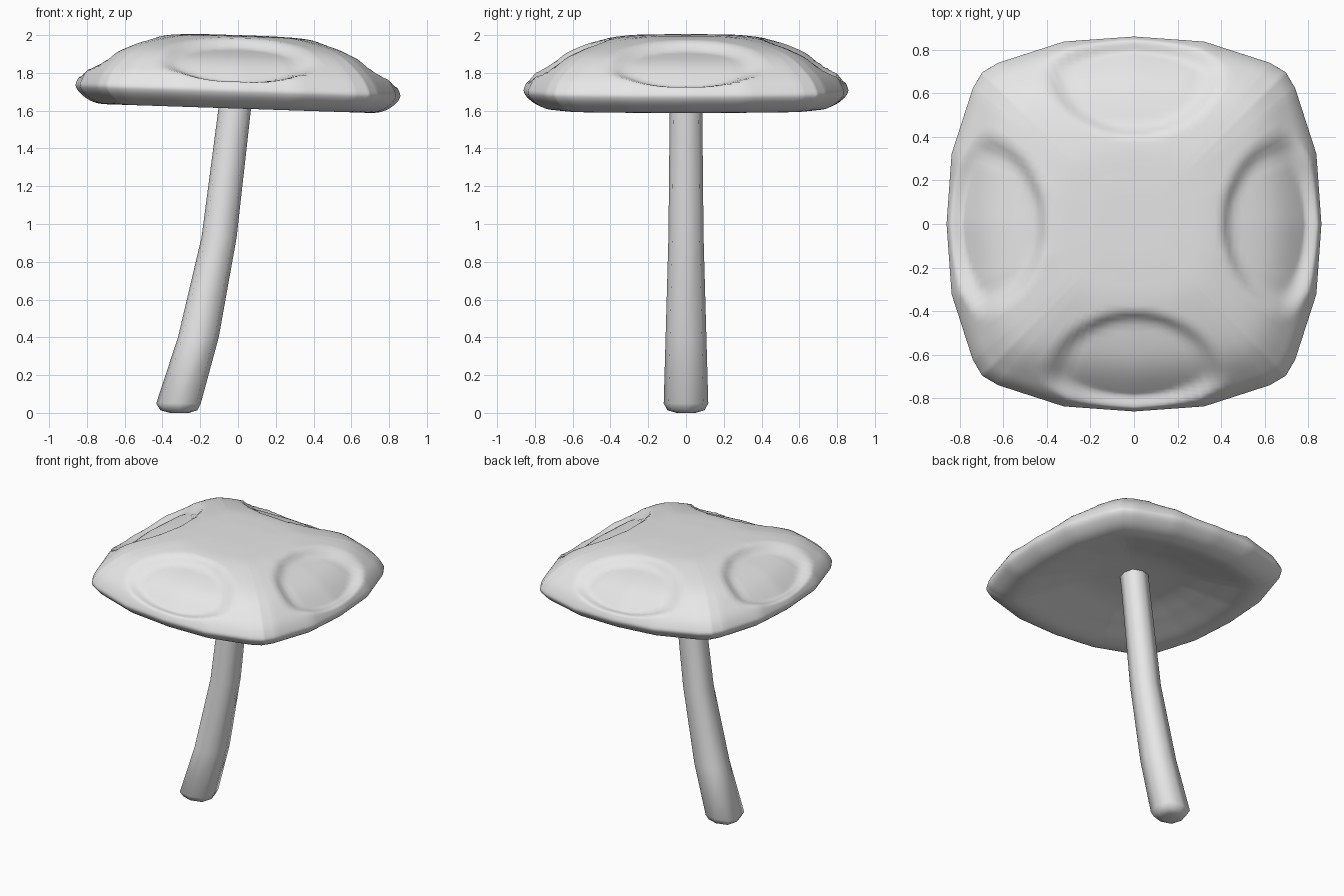
import bpy, bmesh, math
from mathutils import Vector

cube = bpy.data.objects.get("Cube")
if cube:
    bpy.data.objects.remove(cube)

grey = bpy.data.materials.new("plain_grey")
grey.use_nodes = True
grey.diffuse_color = (0.8, 0.8, 0.8, 1)
grey.node_tree.nodes["Principled BSDF"].inputs["Base Color"].default_value = grey.diffuse_color


def smooth_path(points, steps):
    """Catmull-Rom curve through the given points."""
    pts = [Vector(p) for p in points]
    pts = [2 * pts[0] - pts[1]] + pts + [2 * pts[-1] - pts[-2]]
    out = []
    for a, b, c, d in zip(pts, pts[1:], pts[2:], pts[3:]):
        for i in range(steps):
            t = i / steps
            out.append(0.5 * (2 * b + (c - a) * t + (2 * a - 5 * b + 4 * c - d) * t ** 2
                              + (3 * b - a - 3 * c + d) * t ** 3))
    return out + [pts[-2]]


def loft(name, rings):
    """Skin a list of closed rings, cap both ends and shade smooth."""
    bm = bmesh.new()
    loops = [[bm.verts.new(p) for p in ring] for ring in rings]
    n = len(loops[0])
    for low, high in zip(loops, loops[1:]):
        for i in range(n):
            j = (i + 1) % n
            bm.faces.new((low[i], low[j], high[j], high[i]))
    bm.faces.new(loops[0][::-1])
    bm.faces.new(loops[-1])
    bmesh.ops.recalc_face_normals(bm, faces=bm.faces)
    mesh = bpy.data.meshes.new(name)
    bm.to_mesh(mesh)
    bm.free()
    mesh.materials.append(grey)
    obj = bpy.data.objects.new(name, mesh)
    bpy.context.collection.objects.link(obj)
    bpy.ops.object.select_all(action='DESELECT')
    obj.select_set(True)
    bpy.context.view_layer.objects.active = obj
    bpy.ops.object.shade_smooth_by_angle(angle=math.radians(75))


def cap_plan(steps):
    """Rounded-square outline with bowed, faceted sides, turned four times."""
    quarter = [Vector(p) for p in ((0.855, 0), (0.832, 0.32), (0.735, 0.62), (0.692, 0.692),
                                   (0.62, 0.735), (0.32, 0.832), (0, 0.855))]
    side = [a.lerp(b, i / steps) for a, b in zip(quarter, quarter[1:]) for i in range(steps)]
    plan = []
    for turn in range(4):
        plan += side
        side = [Vector((-p.y, p.x)) for p in side]
    return plan


def dent(p):
    """Press a shallow oval hollow into each of the four upper sides."""
    if p.z < 1.72:
        return p
    for out in (Vector((1, 0, 0)), Vector((-1, 0, 0)), Vector((0, 1, 0)), Vector((0, -1, 0))):
        w = p.dot(out)
        if w < 0.3:
            continue
        u = p.x * out.y - p.y * out.x
        q = 0.88 * (w - 0.4) + 0.48 * (1.985 - p.z) - 0.32
        e = math.hypot(u / 0.41, q / (0.32 if q < 0 else 0.18))
        depth = 0.05 * min(1, max(0, (1 - e) / 0.23))
        p = p - (out * 0.6 + Vector((0, 0, 0.8))) * depth
    return p


# Cap: rounded-square dome with a cupped underside, leaning slightly to +x
profile = smooth_path([(0.02, 2.0), (0.25, 1.998), (0.47, 1.983), (0.76, 1.917), (0.93, 1.813),
                       (0.998, 1.73), (0.996, 1.685), (0.935, 1.637), (0.86, 1.614), (0.77, 1.617),
                       (0.58, 1.665), (0.33, 1.722), (0.02, 1.74)], 8)
outline = cap_plan(7)
rings = []
for s, z in profile:
    ring = [dent(Vector((p.x * s, p.y * s, z))) for p in outline]
    rings.append([p - Vector((0, 0, 0.033 * p.x)) for p in ring])
loft("cap", rings)

# Stem: bent, tapered, eight-sided with a rounded foot (centre x, height, half width)
stem = [(-0.31, 0.0, 0.05), (-0.313, 0.014, 0.098), (-0.315, 0.05, 0.118), (-0.21, 0.4, 0.108),
        (-0.1, 0.93, 0.093), (-0.015, 1.63, 0.086), (0.003, 1.78, 0.086)]
rings = []
for x, z, half in stem:
    ring = []
    for i in range(8):
        a = math.tau * i / 8
        r = half * (1.1 if i % 2 else 1)
        ring.append(Vector((x + r * math.cos(a), r * math.sin(a), z)))
    rings.append(ring)
loft("stem", rings)
